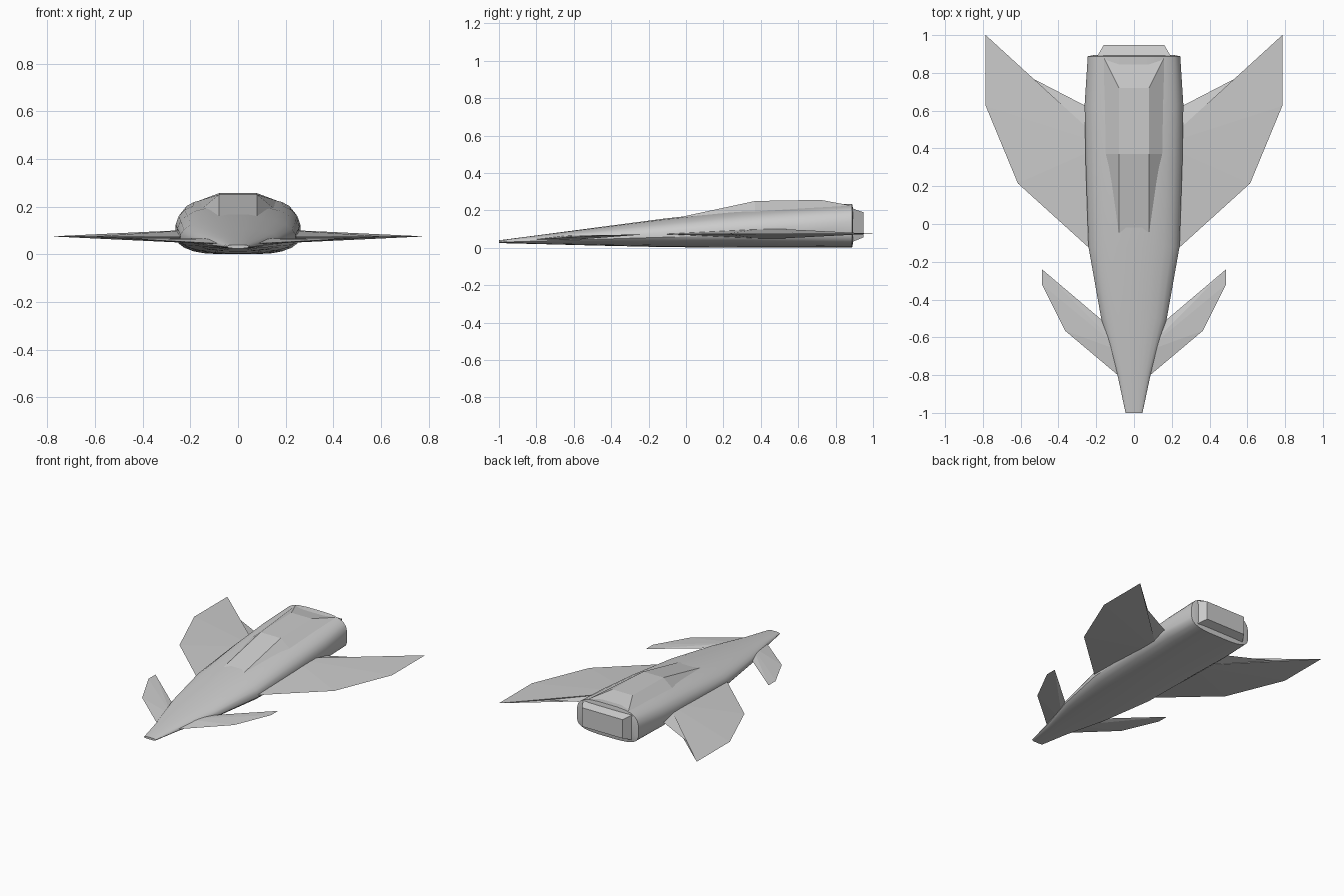
import bpy, bmesh
from math import sin, cos, pi, radians

if "Cube" in bpy.data.objects:
    bpy.data.objects.remove(bpy.data.objects["Cube"])


def make(name, verts, faces, mirror=False, smooth=False):
    bm = bmesh.new()
    vs = [bm.verts.new(v) for v in verts]
    for f in faces:
        bm.faces.new([vs[i] for i in f])
    if name == "fuselage":
        # raised lip around the stern
        bm.faces.ensure_lookup_table()
        bm.normal_update()
        bmesh.ops.recalc_face_normals(bm, faces=bm.faces[:])
        bmesh.ops.inset_region(bm, faces=[bm.faces[-1]], thickness=0.03, depth=0.006)
    bmesh.ops.recalc_face_normals(bm, faces=bm.faces[:])
    mesh = bpy.data.meshes.new(name)
    bm.to_mesh(mesh)
    bm.free()
    ob = bpy.data.objects.new(name, mesh)
    bpy.context.collection.objects.link(ob)
    if mirror:
        ob.modifiers.new("mirror", 'MIRROR')
    if smooth:
        bpy.ops.object.select_all(action='DESELECT')
        ob.select_set(True)
        bpy.context.view_layer.objects.active = ob
        bpy.ops.object.shade_smooth_by_angle(angle=radians(35))
    return ob


def spow(v, e):
    return abs(v) ** e * (1 if v >= 0 else -1)


# Fuselage: rounded sections lofted along y (y, half width, bottom, top, squareness)
stations = [(-1.0, .045, .025, .04, 3), (-.8, .088, .02, .066, 2.4),
            (-.5, .175, .012, .106, 2.3), (-.12, .243, .003, .156, 2.3),
            (.3, .257, 0, .203, 2.5), (.63, .263, 0, .222, 2.9),
            (.888, .246, 0, .236, 3.5)]
N = 24
verts, faces = [], []
for y, w, lo, hi, n in stations:
    mid = lo + (hi - lo) * .42
    for k in range(N):
        a = 2 * pi * (k + .5) / N
        s = spow(sin(a), 2 / n)
        verts.append((w * spow(cos(a), 2 / n), y, mid + s * ((hi - mid) if s > 0 else (mid - lo))))
for i in range(len(stations) - 1):
    for k in range(N):
        j = (k + 1) % N
        faces.append((i * N + k, i * N + j, (i + 1) * N + j, (i + 1) * N + k))
faces.append(tuple(range(N)))
faces.append(tuple(range((len(stations) - 1) * N, len(stations) * N)))
make("fuselage", verts, faces, smooth=True)

# Dorsal canopy: ramp, flat roof, sloped sides and tail
half = [(.08, -.05, .16), (.08, .37, .25), (.08, .72, .256), (.16, .88, .226), (.16, .37, .185)]
base = [(.08, .3, .1), (.16, .88, .1)]
pts = half + [(-x, y, z) for x, y, z in half]
make("canopy", pts,
     [(0, 1, 6, 5), (1, 2, 7, 6), (2, 3, 8, 7), (1, 4, 3, 2), (0, 4, 1),
      (6, 7, 8, 9), (5, 6, 9), (0, 5, 9, 8, 3, 4)])


# Thin blade: sharp outline plus a thick root ridge; first and last points are the root
def blade(name, outline, ridge, thick):
    n = len(outline)
    x, y, z = ridge
    vs = outline + [(x, y, z + thick), (x, y, z - thick)]
    fs = [(i, i + 1, r) for r in (n, n + 1) for i in range(n - 1)]
    fs += [(0, n, n - 1, n + 1)]
    make(name, vs, fs, mirror=True)


blade("main_wings", [(.15, -.206, .073), (.615, .215, .074), (.785, .625, .075), (.785, 1, .075),
                     (.555, .78, .075), (.15, .57, .075)], (.15, .42, .075), .03)
blade("canards", [(.02, -.855, .042), (.365, -.565, .06), (.487, -.32, .07), (.487, -.24, .07),
                  (.08, -.585, .055)], (.05, -.68, .05), .014)

# Engine block: tapered box behind the stern
ring = lambda w, lo, hi, y: [(-w, y, lo), (w, y, lo), (w, y, hi), (-w, y, hi)]
make("engine_block", ring(.197, .03, .212, .885) + ring(.16, .055, .19, .948),
     [(0, 1, 2, 3), (4, 5, 6, 7)] + [(i, (i + 1) % 4, (i + 1) % 4 + 4, i + 4) for i in range(4)])
